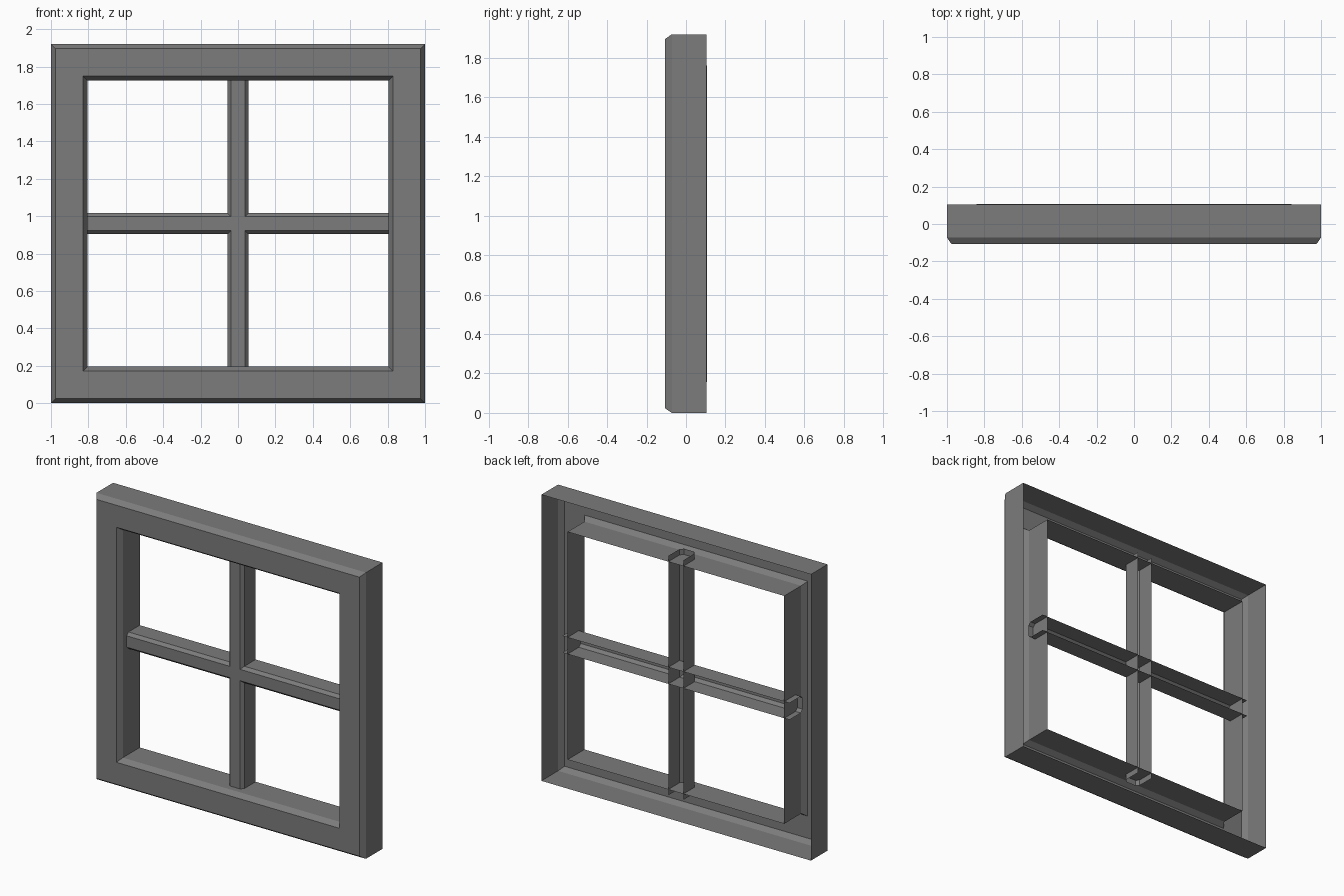
import bpy
import bmesh
from math import radians
from mathutils import Matrix

cube = bpy.data.objects.get("Cube")
if cube:
    bpy.data.objects.remove(cube, do_unlink=True)

MID_Z = 0.96      # height of the window centre
BACK = 0.107      # rearmost depth

# Single painted finish
grey = bpy.data.materials.new("grey_paint")
grey.use_nodes = True
colour = (0.2, 0.2, 0.2, 1)
grey.diffuse_color = colour
grey.node_tree.nodes["Principled BSDF"].inputs["Base Color"].default_value = colour


def finish(name, bm, turn=0):
    """Turn the shape in the window plane, lift it to the centre and add it."""
    place = Matrix.Translation((0, 0, MID_Z)) @ Matrix.Rotation(radians(turn), 4, "Y")
    bmesh.ops.transform(bm, matrix=place, verts=bm.verts)
    mesh = bpy.data.meshes.new(name)
    bm.to_mesh(mesh)
    bm.free()
    mesh.materials.append(grey)
    obj = bpy.data.objects.new(name, mesh)
    bpy.context.collection.objects.link(obj)


def rectangular_shell(name, profile):
    """Sweep (half width, half height, depth) steps around a rectangle."""
    bm = bmesh.new()
    corners = [(-1, -1), (1, -1), (1, 1), (-1, 1)]
    rings = [[bm.verts.new((sx * w, y, sz * h)) for sx, sz in corners]
             for w, h, y in profile]
    for a, b in zip(rings, rings[1:]):
        for i in range(4):
            j = (i + 1) % 4
            bm.faces.new((a[i], a[j], b[j], b[i]))
    finish(name, bm)


def channel_bar(name, half_length, turn=0):
    """Chamfered channel, open at the back and at both ends."""
    half = [(-0.056, BACK), (-0.056, -0.012), (-0.038, -0.032)]
    profile = half + [(-u, y) for u, y in reversed(half)]
    bm = bmesh.new()
    low, high = [[bm.verts.new((u, y, z)) for u, y in profile]
                 for z in (-half_length, half_length)]
    for i in range(len(profile) - 1):
        bm.faces.new((low[i], low[i + 1], high[i + 1], high[i]))
    finish(name, bm, turn)


# Hollow-backed outer frame: outer wall, chamfer, front, chamfer, inner wall
rectangular_shell("window_frame", [
    (1.0, MID_Z, 0.104),
    (1.0, MID_Z, -0.072),
    (0.976, 0.936, -BACK),
    (0.828, 0.788, -BACK),
    (0.804, 0.764, -0.072),
    (0.804, 0.764, BACK),
])

# Crossing bars, whose ends pass through the inner wall
channel_bar("vertical_bar", 0.803)
channel_bar("horizontal_bar", 0.843, turn=90)
